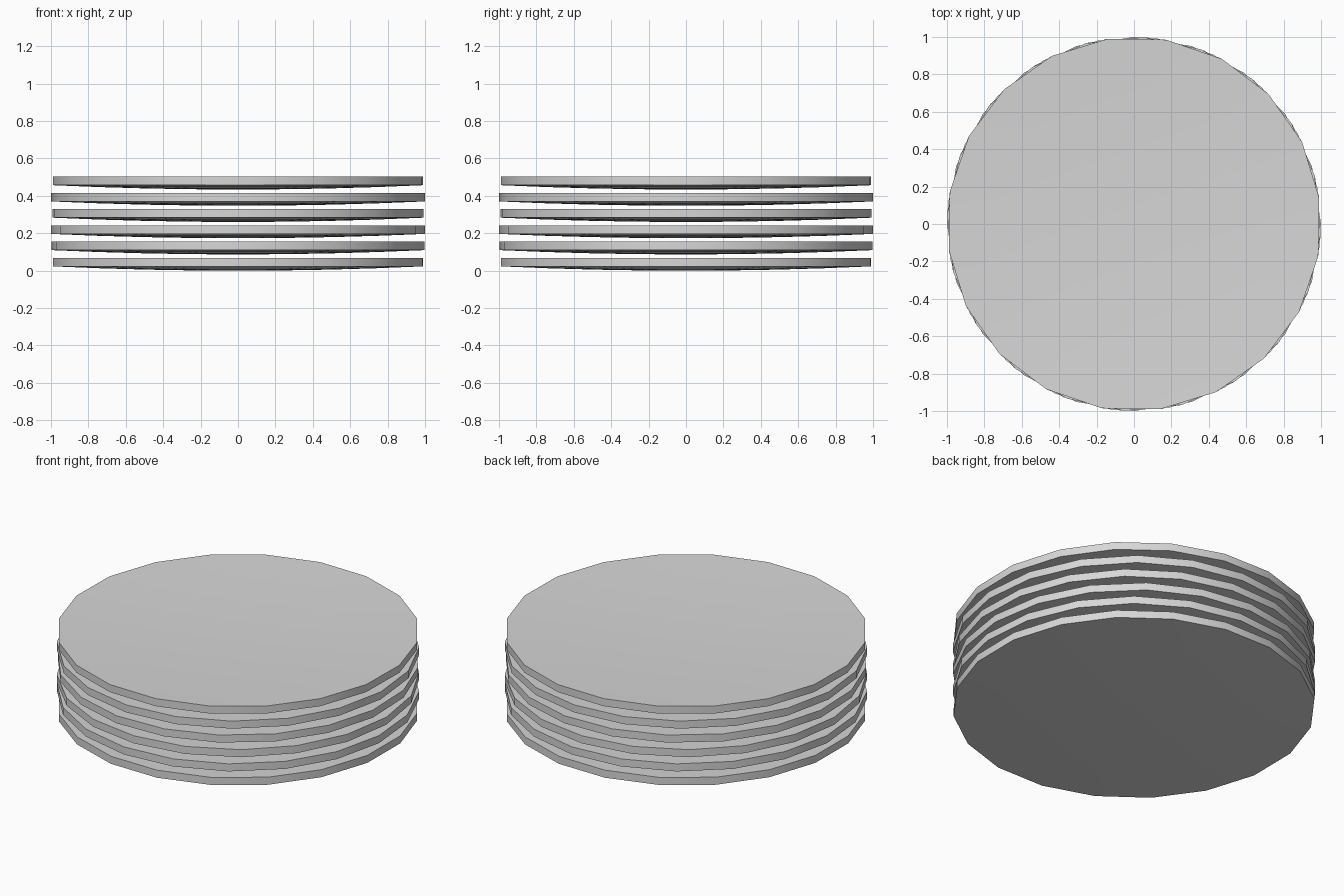
import bpy, bmesh, math

cube = bpy.data.objects.get("Cube")
if cube:
    bpy.data.objects.remove(cube)

SIDES, RADIUS = 20, 1.0
THICKNESS, DISH, PITCH = 0.046, 0.023, 0.0868
RINGS = (0.25, 0.5, 0.75, 1.0)

grey = bpy.data.materials.new("plain_grey")
grey.use_nodes = True
colour = (0.68, 0.68, 0.68, 1)
grey.diffuse_color = colour
grey.node_tree.nodes["Principled BSDF"].inputs["Base Color"].default_value = colour


def make_plate(name, z, turn):
    """Shallow saucer of even thickness with an upright rim."""
    bm = bmesh.new()
    angles = [math.radians(turn) + math.tau * i / SIDES for i in range(SIDES)]

    def bowl(base):
        """Bowl surface as a fan at the centre and rings of quads; returns its rim."""
        inner = None
        centre = bm.verts.new((0, 0, base))
        for r in RINGS:
            outer = [bm.verts.new((RADIUS * r * math.cos(a), RADIUS * r * math.sin(a),
                                   base + DISH * r * r)) for a in angles]
            for i in range(SIDES):
                j = (i + 1) % SIDES
                if inner:
                    bm.faces.new((inner[i], outer[i], outer[j], inner[j]))
                else:
                    bm.faces.new((centre, outer[i], outer[j]))
            inner = outer
        return inner

    low, high = bowl(0), bowl(THICKNESS)
    for i in range(SIDES):
        j = (i + 1) % SIDES
        bm.faces.new((low[i], low[j], high[j], high[i]))
    bmesh.ops.recalc_face_normals(bm, faces=bm.faces)
    mesh = bpy.data.meshes.new(name)
    bm.to_mesh(mesh)
    bm.free()
    mesh.materials.append(grey)
    plate = bpy.data.objects.new(name, mesh)
    plate.location.z = z
    bpy.context.collection.objects.link(plate)
    return plate


# Stack of separate plates, each turned a little
plates = [make_plate(f"plate_{level + 1}", level * PITCH, turn)
          for level, turn in enumerate((8.5, -4, 0, -7, -3, 8))]

# Smooth bowls and rims with crisp edges between them
bpy.ops.object.select_all(action="DESELECT")
for plate in plates:
    plate.select_set(True)
bpy.context.view_layer.objects.active = plates[0]
bpy.ops.object.shade_smooth_by_angle(angle=math.radians(30))
